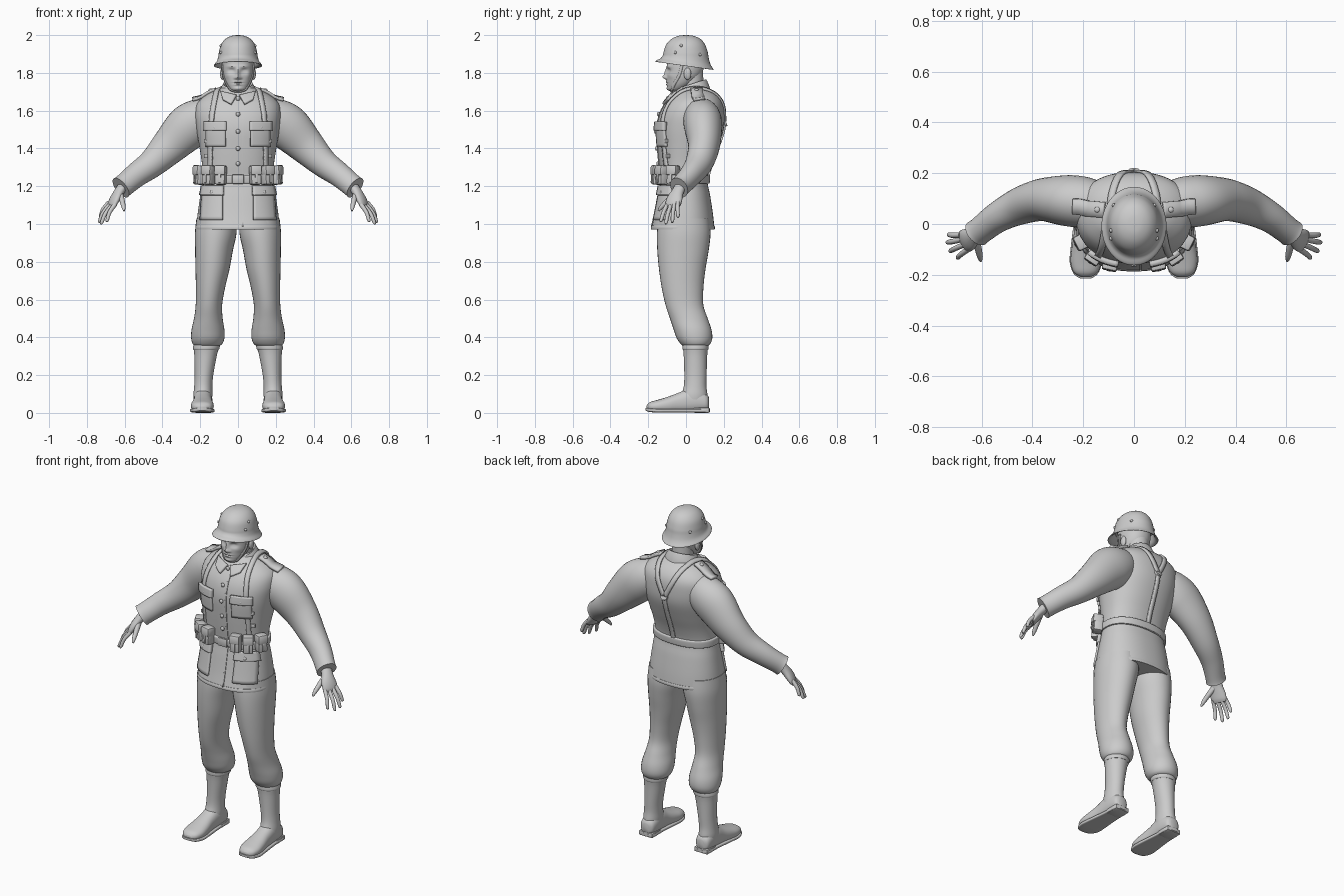
import bpy, bmesh, math
from mathutils import Vector, Matrix
from mathutils.bvhtree import BVHTree


def spline(pts, steps):
    """Catmull-Rom through tuples of any length."""
    out, m = [], len(pts)
    for i in range(m - 1):
        quad = zip(pts[max(i - 1, 0)], pts[i], pts[i + 1], pts[min(i + 2, m - 1)])
        quad = list(quad)
        for s in range(steps):
            t = s / steps
            out.append([0.5 * (2 * b + (c - a) * t + (2 * a - 5 * b + 4 * c - d) * t * t
                               + (3 * b - a - 3 * c + d) * t ** 3) for a, b, c, d in quad])
    return out + [list(pts[-1])]


def finish(name, bm, mir=False, thick=0):
    bmesh.ops.recalc_face_normals(bm, faces=bm.faces)
    me = bpy.data.meshes.new(name)
    bm.to_mesh(me)
    bm.free()
    ob = bpy.data.objects.new(name, me)
    bpy.context.collection.objects.link(ob)
    if thick:
        so = ob.modifiers.new("thickness", 'SOLIDIFY')
        so.thickness, so.offset = thick, 0
    if mir:
        ob.modifiers.new("mirror", 'MIRROR').use_mirror_merge = False
    return ob


def loft(name, rings, axis=(1, 0, 0), normal=None, n=32, p=2, steps=4, mir=False, edit=None):
    """Skin of (x, y, z, radius_a, radius_b) rings, flat to normal or to the path."""
    R, bm, rows = spline(rings, steps), bmesh.new(), []
    sp = lambda v: math.copysign(abs(v) ** (2 / p), v)
    for i, r in enumerate(R):
        t = Vector(normal) if normal else \
            Vector(R[min(i + 1, len(R) - 1)][:3]) - Vector(R[max(i - 1, 0)][:3])
        t.normalize()
        a = Vector(axis)
        a = (a - t * a.dot(t)).normalized()
        b = t.cross(a)
        row = []
        for k in range(n):
            th = 2 * math.pi * k / n
            co = Vector(r[:3]) + a * r[3] * sp(math.cos(th)) + b * r[4] * sp(math.sin(th))
            row.append(bm.verts.new(edit(co) if edit else co))
        rows.append(row)
    for u, v in zip(rows, rows[1:]):
        for k in range(n):
            bm.faces.new((u[k], u[(k + 1) % n], v[(k + 1) % n], v[k]))
    bm.faces.new(rows[0])
    bm.faces.new(rows[-1])
    return finish(name, bm, mir)


UP = (0, 0, 1)


def ball(name, loc, size, mir=False):
    bm = bmesh.new()
    bmesh.ops.create_uvsphere(bm, u_segments=16, v_segments=10, radius=1,
                              matrix=Matrix.Translation(loc) @ Matrix.Diagonal((*size, 1)))
    return finish(name, bm, mir)


def box(name, loc, size, rot=0.0, tilt=0.0, mir=False, bev=0.006):
    bm = bmesh.new()
    bmesh.ops.create_cube(bm, size=1, matrix=Matrix.Translation(loc) @ Matrix.Rotation(rot, 4, 'Z')
                          @ Matrix.Rotation(tilt, 4, 'X') @ Matrix.Diagonal((*size, 1)))
    bmesh.ops.bevel(bm, geom=bm.edges[:], offset=bev, segments=2, affect='EDGES', profile=0.5)
    return finish(name, bm, mir)


# tunic body and sleeves
tunic = loft("tunic", [(0, -.017, .975, .222, .168), (0, -.012, 1.05, .214, .155),
                       (0, -.01, 1.15, .2, .138), (0, -.01, 1.23, .188, .124),
                       (0, -.005, 1.31, .19, .137), (0, .008, 1.4, .203, .158),
                       (0, .022, 1.5, .22, .177), (0, .032, 1.58, .228, .172),
                       (0, .043, 1.64, .215, .152), (0, .048, 1.685, .165, .118),
                       (0, .04, 1.715, .1, .085), (0, .035, 1.73, .06, .06)],
             normal=UP, n=64, p=2.3, steps=5)
sleeve = loft("sleeve", [(.13, .075, 1.585, .085, .09), (.195, .085, 1.555, .1, .112),
                         (.265, .092, 1.51, .1, .12), (.36, .095, 1.415, .084, .098),
                         (.45, .07, 1.325, .073, .076), (.535, .027, 1.262, .06, .065),
                         (.6, -.022, 1.208, .053, .06), (.62, -.037, 1.192, .054, .062)],
              axis=(0, 1, 0), steps=6, mir=True)
V, F = [], []
for ob in (tunic, sleeve):
    base = len(V)
    V += [v.co.copy() for v in ob.data.vertices]
    F += [[base + i for i in f.vertices] for f in ob.data.polygons]
body = BVHTree.FromPolygons(V, F)


def ribbon(name, path, width, thick=.008, mir=False, bvh=body, steps=6):
    """Strap laid on a surface along a path."""
    P = [Vector(q) for q in spline(path, steps)]
    hit = [bvh.find_nearest(q)[:2] for q in P]
    bm, rows = bmesh.new(), []
    for i, (co, nr) in enumerate(hit):
        t = hit[min(i + 1, len(P) - 1)][0] - hit[max(i - 1, 0)][0]
        s = t.cross(nr).normalized() * width / 2
        rows.append([bm.verts.new(co + nr * thick * .4 + s * k) for k in (-1, 0, 1)])
    for u, v in zip(rows, rows[1:]):
        for k in (0, 1):
            bm.faces.new((u[k], u[k + 1], v[k + 1], v[k]))
    return finish(name, bm, mir, thick)


def front(x, z):
    return body.ray_cast(Vector((x, -1, z)), Vector((0, 1, 0)))[:2]


def plate(name, corners, thick=.008, mir=True, n=8):
    """Cloth panel given by four (x, z) corners, laid on the tunic front."""
    a, b, c, d = [Vector(q) for q in corners]
    bm, g = bmesh.new(), []
    for i in range(n + 1):
        for j in range(n + 1):
            q = a.lerp(b, i / n).lerp(d.lerp(c, i / n), j / n)
            co, nr = front(*q)
            g.append(bm.verts.new(co + nr * thick * .4))
    for i in range(n):
        for j in range(n):
            k = i * (n + 1) + j
            bm.faces.new((g[k], g[k + 1], g[k + n + 2], g[k + n + 1]))
    return finish(name, bm, mir, thick)


def button(name, x, z, off=.006, mir=False):
    co, nr = front(x, z)
    ball(name, co + nr * off, (.012, .008, .012), mir)


# tunic details: front edge, pockets, buttons, hem
plate("front_edge", [(.022, .985), (.03, .985), (.03, 1.66), (.022, 1.66)], .005, False, 24)
for z in (1.66, 1.58, 1.49, 1.4, 1.32):
    button("front_button", 0, z)
plate("chest_pocket", [(.065, 1.41), (.165, 1.41), (.165, 1.52), (.065, 1.52)], .012)
plate("chest_flap", [(.06, 1.495), (.17, 1.495), (.17, 1.54), (.06, 1.54)], .024)
plate("skirt_pocket", [(.08, 1.02), (.195, 1.02), (.185, 1.17), (.08, 1.17)], .012)
plate("skirt_flap", [(.075, 1.15), (.19, 1.15), (.18, 1.2), (.075, 1.2)], .022)
button("chest_button", .115, 1.51, .014, True)
button("skirt_button", .13, 1.165, .014, True)
loft("tunic_hem", [(0, -.017, .972, .223, .169), (0, -.0165, .982, .224, .17),
                   (0, -.016, .992, .222, .167)], normal=UP, n=64, p=2.3)

# collar: turned-over ring tilted forward, with two points
tilt = lambda co: co + Vector((0, 0, .32 * (co.y - .03)))
loft("collar", [(0, .03, 1.675, .108, .1), (0, .03, 1.705, .098, .092), (0, .03, 1.735, .082, .08),
                (0, .03, 1.742, .076, .074), (0, .03, 1.73, .068, .067), (0, .03, 1.7, .064, .063)],
     normal=UP, n=48, edit=tilt)
plate("collar_point", [(.035, 1.63), (.08, 1.655), (.09, 1.695), (.008, 1.675)], .016)

# shoulder boards
ribbon("shoulder_board", [(.12, .055, 1.72), (.18, .06, 1.71), (.25, .065, 1.69)], .062, .016, True)
co = body.find_nearest(Vector((.16, .057, 1.73)))[0]
ball("shoulder_button", co + Vector((0, 0, .014)), (.012, .012, .008), True)

# belt, buckle and carrying straps
loft("belt", [(0, -.01, 1.215, .196, .132), (0, -.01, 1.22, .199, .136),
              (0, -.01, 1.252, .199, .138), (0, -.01, 1.258, .194, .133)], normal=UP, n=64, p=2.3)
box("buckle", (0, -.148, 1.237), (.062, .012, .05))
ribbon("front_strap", [(.165, -.12, 1.28), (.163, -.14, 1.4), (.15, -.14, 1.53), (.127, -.09, 1.65),
                       (.105, .03, 1.73), (.085, .13, 1.71), (.045, .2, 1.62), (.005, .21, 1.54)],
       .027, .01, True, steps=8)
ribbon("back_strap", [(0, .21, 1.53), (0, .18, 1.4), (0, .13, 1.24)], .025, .01)
loft("strap_ring", [(0, .2, 1.535, .022, .022), (0, .212, 1.54, .022, .022)], steps=1)
for z in (1.44, 1.36):
    co = front(.163, z)[0]
    box("strap_buckle", co + Vector((0, -.006, 0)), (.036, .012, .022), .5, mir=True, bev=.003)

# ammunition pouches wrapped round the waist
for x, y, rot in ((.092, -.152, .22), (.156, -.126, .6), (.202, -.068, 1.1)):
    out = Vector((math.sin(rot), -math.cos(rot), 0))
    c = Vector((x, y, 1.258))
    box("pouch", c, (.056, .052, .1), rot, -.08, True, .009)
    box("pouch_lid", c + out * .003 + Vector((0, 0, .026)), (.061, .058, .052), rot, -.08, True, .009)
    box("pouch_tab", c + out * .029 + Vector((0, 0, -.01)), (.014, .008, .06), rot, -.08, True, .003)

# trousers
loft("trouser_leg", [(.115, -.012, 1.03, .105, .135), (.118, -.012, .95, .11, .142),
                     (.127, -.016, .86, .1, .136), (.135, -.02, .76, .09, .123),
                     (.146, -.018, .66, .077, .11), (.154, -.008, .57, .07, .1),
                     (.157, .015, .5, .076, .1), (.159, .035, .44, .087, .1),
                     (.16, .045, .395, .088, .094), (.162, .05, .365, .078, .078),
                     (.165, .05, .352, .06, .06)], normal=UP, steps=5, mir=True)

# boots
loft("boot_shaft", [(.165, .05, .375, .066, .066), (.168, .05, .345, .067, .066),
                    (.172, .05, .3, .059, .062), (.18, .05, .2, .049, .059),
                    (.184, .048, .14, .048, .06), (.186, .044, .09, .05, .07),
                    (.186, .04, .04, .045, .07)], normal=UP, steps=4, mir=True)
loft("boot_top_band", [(.166, .05, .362, .068, .067), (.166, .05, .356, .07, .069),
                       (.168, .05, .34, .07, .069), (.169, .05, .334, .066, .066)], normal=UP, mir=True)
floor = lambda co: Vector((co.x, co.y, max(co.z, .012)))
loft("boot_foot", [(.185, .122, .05, .022, .03), (.185, .108, .055, .042, .045),
                   (.185, .06, .065, .049, .062), (.186, .01, .063, .049, .064),
                   (.187, -.04, .052, .05, .054), (.188, -.1, .04, .058, .044),
                   (.189, -.15, .035, .06, .034), (.19, -.19, .032, .047, .025),
                   (.19, -.208, .028, .02, .012)],
     normal=(0, -1, 0), p=2.3, mir=True, edit=floor)
loft("boot_sole", [(.185, .126, .014, .024, .008), (.185, .108, .011, .046, .01),
                   (.186, .02, .012, .05, .01), (.188, -.1, .012, .062, .01),
                   (.189, -.15, .012, .064, .01), (.19, -.195, .015, .048, .01),
                   (.19, -.215, .02, .02, .007)], normal=(0, -1, 0), p=5, mir=True)
box("boot_heel", (.185, .082, .014), (.09, .085, .028), mir=True)

# hands
loft("palm", [(.598, -.02, 1.215, .03, .026), (.628, -.043, 1.172, .033, .025),
              (.65, -.06, 1.135, .044, .023), (.666, -.068, 1.105, .045, .018),
              (.674, -.072, 1.088, .036, .01)], axis=(.45, .85, -.1), n=24, mir=True)
for k, t in (((.65, -.098, 1.105), (.697, -.135, 1.012)), ((.666, -.08, 1.1), (.727, -.108, 1.0)),
             ((.678, -.061, 1.103), (.738, -.073, 1.008)), ((.682, -.043, 1.115), (.733, -.042, 1.035))):
    k, t = Vector(k), Vector(t)
    m = k.lerp(t, .5) + Vector((.006, -.002, .004))
    loft("finger", [(*k, .011, .012), (*m, .0105, .0105), (*k.lerp(t, .9), .009, .009), (*t, .004, .004)],
         axis=(0, 1, 0), n=12, mir=True)
loft("thumb", [(.622, -.06, 1.155, .015, .018), (.613, -.098, 1.122, .014, .014),
               (.606, -.13, 1.09, .011, .011), (.603, -.146, 1.07, .005, .005)], n=12, mir=True)

# neck and head; the face is pushed in and out with soft bumps (x, z, sx, sz, push)
loft("neck", [(0, .035, 1.66, .064, .062), (0, .032, 1.74, .06, .06), (0, .025, 1.83, .064, .066)],
     normal=UP)
BUMPS = ((.033, 1.81, .017, .012, .014), (0, 1.8, .009, .024, -.012), (0, 1.777, .012, .011, -.018),
         (.014, 1.773, .008, .007, -.006), (.034, 1.834, .026, .008, -.005), (.058, 1.785, .015, .016, -.004),
         (0, 1.752, .022, .005, -.006), (0, 1.739, .018, .005, -.006), (0, 1.745, .026, .003, .004),
         (0, 1.716, .02, .01, -.006), (.034, 1.808, .011, .006, -.006))


def face(co):
    if co.y < -.02:
        co.y += sum(d * math.exp(-((abs(co.x) - x) / sx) ** 2 - ((co.z - z) / sz) ** 2)
                    for x, z, sx, sz, d in BUMPS)
    return co


head = loft("head", [(0, -.06, 1.702, .02, .02), (0, -.055, 1.711, .042, .04), (0, -.04, 1.73, .058, .059),
                     (0, -.025, 1.755, .07, .076), (0, -.01, 1.79, .079, .092),
                     (0, -.002, 1.84, .083, .098), (0, 0, 1.89, .08, .094), (0, 0, 1.94, .05, .06)],
            normal=UP, n=96, p=2.15, steps=9, edit=face)
ball("ear", (.083, .008, 1.795), (.012, .02, .032), True)
skin = BVHTree.FromPolygons([v.co for v in head.data.vertices], [f.vertices for f in head.data.polygons])
ribbon("chin_strap", [(.085, -.02, 1.85), (.08, -.035, 1.79), (.065, -.06, 1.745), (.04, -.075, 1.71),
                      (0, -.075, 1.695)], .014, .006, True, skin)


# helmet with flared rim lower at the back
def slope(co):
    co.z -= max(0, min(1, (1.9 - co.z) / .05)) * .14 * (co.y + .01)
    return co


helmet = loft("helmet", [(0, 0, 2.0, .003, .003), (0, 0, 1.996, .034, .04), (0, 0, 1.98, .066, .076),
                         (0, -.002, 1.95, .09, .103), (0, -.002, 1.91, .101, .117),
                         (0, -.002, 1.885, .105, .122), (0, -.004, 1.862, .112, .133),
                         (0, -.008, 1.842, .127, .153), (0, -.008, 1.838, .124, .15),
                         (0, -.006, 1.85, .109, .131), (0, 0, 1.885, .098, .112)],
              normal=UP, n=64, edit=slope)
shell = BVHTree.FromPolygons([v.co for v in helmet.data.vertices], [f.vertices for f in helmet.data.polygons])
for q in ((.11, -.03, 1.953), (.11, -.065, 1.912), (.1, .09, 1.9)):
    ball("helmet_rivet", shell.find_nearest(Vector(q))[0], (.008, .008, .008), True)

# smooth shading with sharp creases kept
bpy.ops.object.select_all(action='SELECT')
bpy.context.view_layer.objects.active = tunic
bpy.ops.object.shade_smooth_by_angle(angle=math.radians(40))
